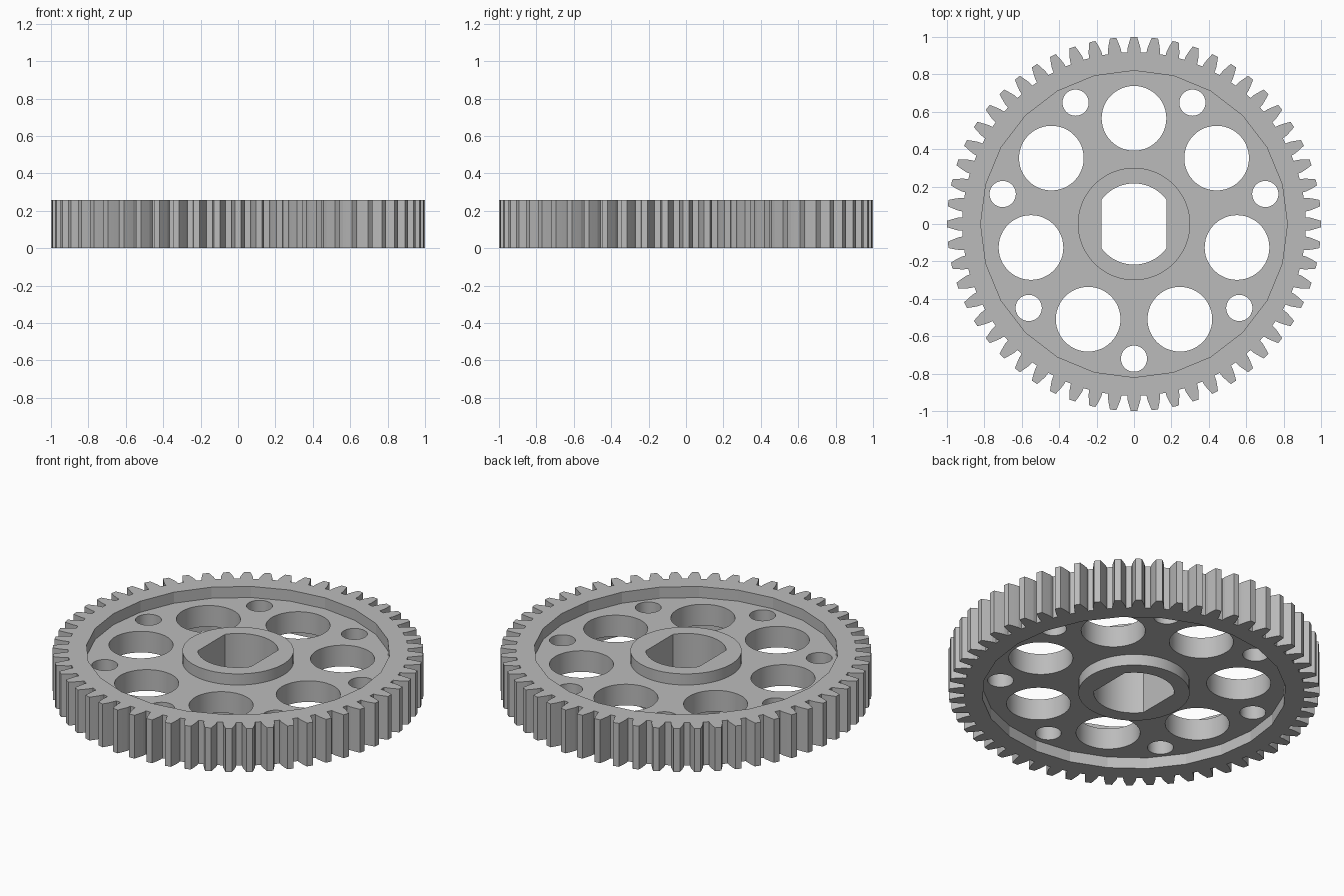
import bpy, bmesh, math

if "Cube" in bpy.data.objects:
    bpy.data.objects.remove(bpy.data.objects["Cube"], do_unlink=True)

HEIGHT, RECESS = 0.258, 0.066
TEETH, HOLES = 56, 7
LEVELS = (0.0, RECESS, HEIGHT - RECESS, HEIGHT)


def polar(r, a):
    return (r * math.cos(a), r * math.sin(a))


def circle(r, sides, cx=0.0, cy=0.0):
    pts = [polar(r, 2 * math.pi * i / sides) for i in range(sides)]
    return [(cx + x, cy + y) for x, y in pts]


def gear_outline():
    # (radius, half width) of a tooth flank, from root to tip
    flank = [(0.918, 0.036), (0.942, 0.034), (0.968, 0.027), (1.0, 0.017)]
    pts = []
    for i in range(TEETH):
        a = 2 * math.pi * i / TEETH
        pts += [polar(r, a - w / r) for r, w in flank]
        pts += [polar(r, a + w / r) for r, w in reversed(flank)]
    return pts


def bore_outline(r=0.217, flat=0.175, steps=20):
    # Round bore cut by two flats facing left and right
    a = math.acos(flat / r)
    arc = [polar(r, a + (math.pi - 2 * a) * i / steps) for i in range(steps + 1)]
    return arc + [(-x, -y) for x, y in arc]


def hole_ring(ring_r, hole_r, start):
    rings = []
    for i in range(HOLES):
        cx, cy = polar(ring_r, start + 2 * math.pi * i / HOLES)
        rings.append(circle(hole_r, 48, cx, cy))
    return rings


bm = bmesh.new()


def wall(pts, z0, z1):
    """Vertical wall along a closed outline; returns its bottom and top edges."""
    rows = [[bm.verts.new((x, y, z)) for x, y in pts] for z in (z0, z1)]
    n = len(pts)
    edges = [[bm.edges.new((row[i], row[(i + 1) % n])) for i in range(n)] for row in rows]
    for i in range(n):
        j = (i + 1) % n
        bm.faces.new((rows[0][i], rows[0][j], rows[1][j], rows[1][i]))
    return edges


def cap(*loops):
    """Flat face between an outer loop and the loops inside it."""
    bmesh.ops.triangle_fill(bm, use_beauty=True, edges=[e for loop in loops for e in loop])


z0, z1, z2, z3 = LEVELS
rim, hub = circle(0.82, 24), circle(0.30, 72)

# Toothed outside, bore and web holes
teeth_low, teeth_high = wall(gear_outline(), z0, z3)
bore_low, bore_high = wall(bore_outline(), z0, z3)
hole_loops = [wall(p, z1, z2) for p in
              hole_ring(0.565, 0.173, math.pi / 2) + hole_ring(0.72, 0.07, -math.pi / 2)]

# Recess walls around the rim and the hub, on both sides
rim_low, rim_web_low = wall(rim, z0, z1)
rim_web_high, rim_high = wall(rim, z2, z3)
hub_low, hub_web_low = wall(hub, z0, z1)
hub_web_high, hub_high = wall(hub, z2, z3)

# Rim, hub and web faces
cap(teeth_low, rim_low)
cap(teeth_high, rim_high)
cap(hub_low, bore_low)
cap(hub_high, bore_high)
cap(rim_web_low, hub_web_low, *[h[0] for h in hole_loops])
cap(rim_web_high, hub_web_high, *[h[1] for h in hole_loops])
bmesh.ops.recalc_face_normals(bm, faces=bm.faces[:])

mesh = bpy.data.meshes.new("spur_gear")
bm.to_mesh(mesh)
bm.free()
gear = bpy.data.objects.new("spur_gear", mesh)
bpy.context.collection.objects.link(gear)

# Plain grey metal
grey = bpy.data.materials.new("grey")
grey.use_nodes = True
colour = (0.5, 0.5, 0.5, 1.0)
grey.diffuse_color = colour
grey.node_tree.nodes["Principled BSDF"].inputs["Base Color"].default_value = colour
mesh.materials.append(grey)

# Smooth round holes and hub, crisp teeth and faceted rim
bpy.ops.object.select_all(action='DESELECT')
gear.select_set(True)
bpy.context.view_layer.objects.active = gear
bpy.ops.object.shade_smooth_by_angle(angle=math.radians(10))
